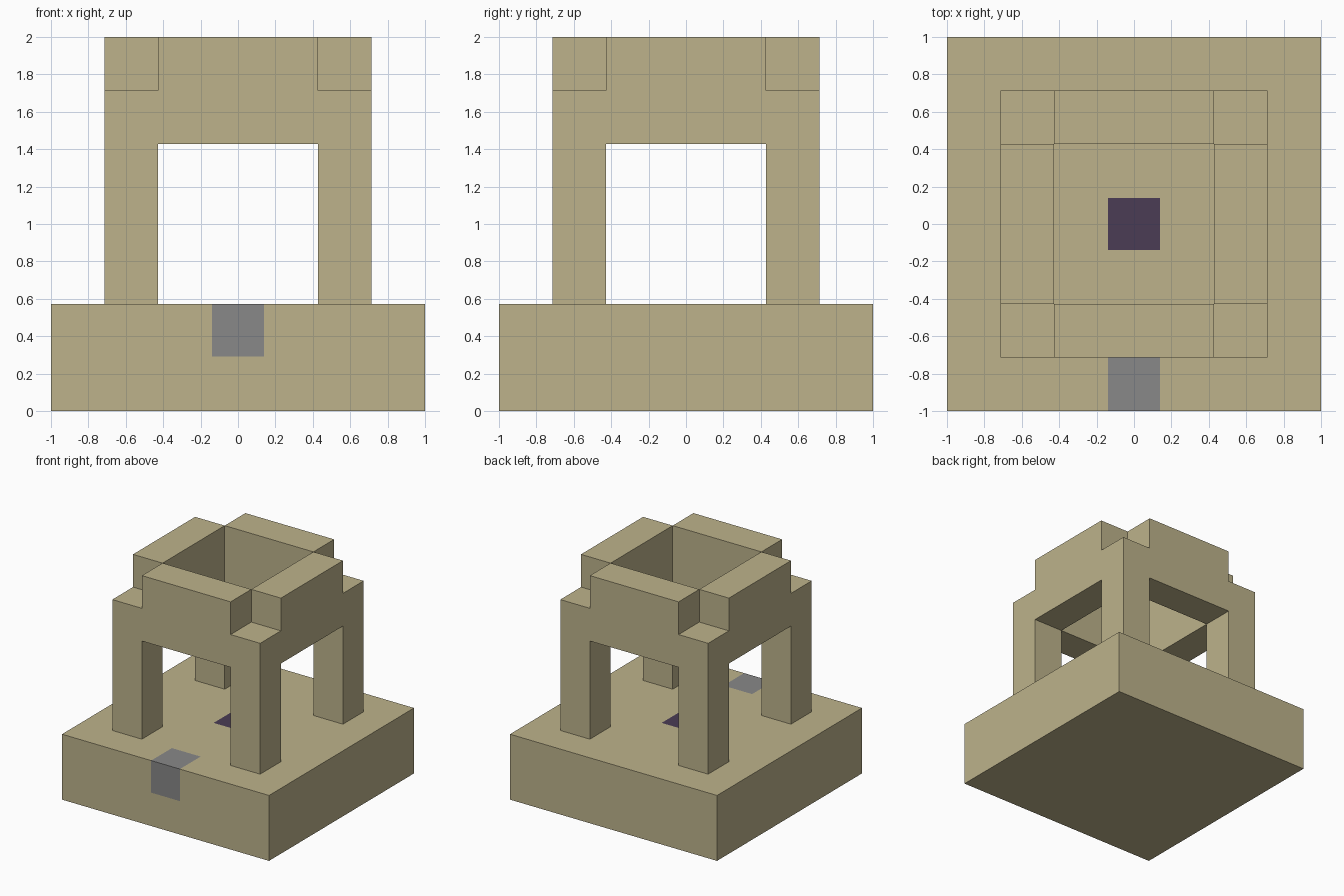
import bpy
import bmesh
from mathutils import Vector

U = 1 / 7  # building module

cube = bpy.data.objects.get("Cube")
if cube:
    bpy.data.objects.remove(cube, do_unlink=True)


def material(name, rgb):
    mat = bpy.data.materials.new(name)
    mat.use_nodes = True
    color = (*rgb, 1)
    mat.diffuse_color = color
    mat.node_tree.nodes["Principled BSDF"].inputs["Base Color"].default_value = color
    return mat


def make_object(name, bm, mats):
    bmesh.ops.recalc_face_normals(bm, faces=bm.faces)
    mesh = bpy.data.meshes.new(name)
    bm.to_mesh(mesh)
    bm.free()
    for mat in mats:
        mesh.materials.append(mat)
    obj = bpy.data.objects.new(name, mesh)
    bpy.context.collection.objects.link(obj)
    return obj


sandstone = material("sandstone", (0.51, 0.45, 0.26))
grey = material("grey", (0.246, 0.246, 0.246))
purple = material("dark purple", (0.069, 0.045, 0.089))

# Base slab, cut along the outlines of the painted squares
bm = bmesh.new()
bmesh.ops.create_cube(bm, size=2)
for v in bm.verts:
    v.co.z = 4 * U if v.co.z > 0 else 0
cuts = [("X", -0.97), ("X", 0.97), ("Y", -0.97), ("Y", 0.97), ("Y", -5), ("Z", 2.04)]
axes = {"X": Vector((1, 0, 0)), "Y": Vector((0, 1, 0)), "Z": Vector((0, 0, 1))}
for axis, pos in cuts:
    bmesh.ops.bisect_plane(bm, geom=bm.verts[:] + bm.edges[:] + bm.faces[:],
                           plane_co=axes[axis] * pos * U, plane_no=axes[axis])
bm.normal_update()
for f in bm.faces:
    c = f.calc_center_median() / U
    if abs(c.x) < 0.9:
        on_top = f.normal.z > 0.9
        on_front = f.normal.y < -0.9
        if on_top and abs(c.y) < 0.9:
            f.material_index = 2   # centre square
        elif (on_top and c.y < -5) or (on_front and c.z > 2.1):
            f.material_index = 1   # square wrapped over the front edge
make_object("base_slab", bm, [sandstone, grey, purple])

# Four posts carrying raised beams, as one clean shell of cells
sides = [-5, -3, 3, 5]
levels = [4, 10, 12, 14]


def filled(i, j, k):
    if not (0 <= i < 3 and 0 <= j < 3 and 0 <= k < 3):
        return False
    outer = (i != 1) + (j != 1)
    return (outer == 2 and k < 2) or (outer == 1 and k > 0)


bm = bmesh.new()
lines = [sides, sides, levels]
for cell in [(i, j, k) for i in range(3) for j in range(3) for k in range(3)]:
    if not filled(*cell):
        continue
    for a in range(3):
        b, c = (a + 1) % 3, (a + 2) % 3
        for step in (0, 1):
            near = list(cell)
            near[a] += 2 * step - 1
            if filled(*near) or near[2] < 0:
                continue
            corners = [(0, 0), (1, 0), (1, 1), (0, 1)]
            if not step:
                corners.reverse()
            quad = []
            for s, t in corners:
                p = Vector()
                p[a] = lines[a][cell[a] + step] * U
                p[b] = lines[b][cell[b] + s] * U
                p[c] = lines[c][cell[c] + t] * U
                quad.append(bm.verts.new(p))
            bm.faces.new(quad)
# Weld each cell wall to its neighbours, keeping the outward winding
bmesh.ops.remove_doubles(bm, verts=bm.verts, dist=0.001)
bm.normal_update()
mesh = bpy.data.meshes.new("posts_and_beams")
bm.to_mesh(mesh)
bm.free()
mesh.materials.append(sandstone)
frame = bpy.data.objects.new("posts_and_beams", mesh)
bpy.context.collection.objects.link(frame)
